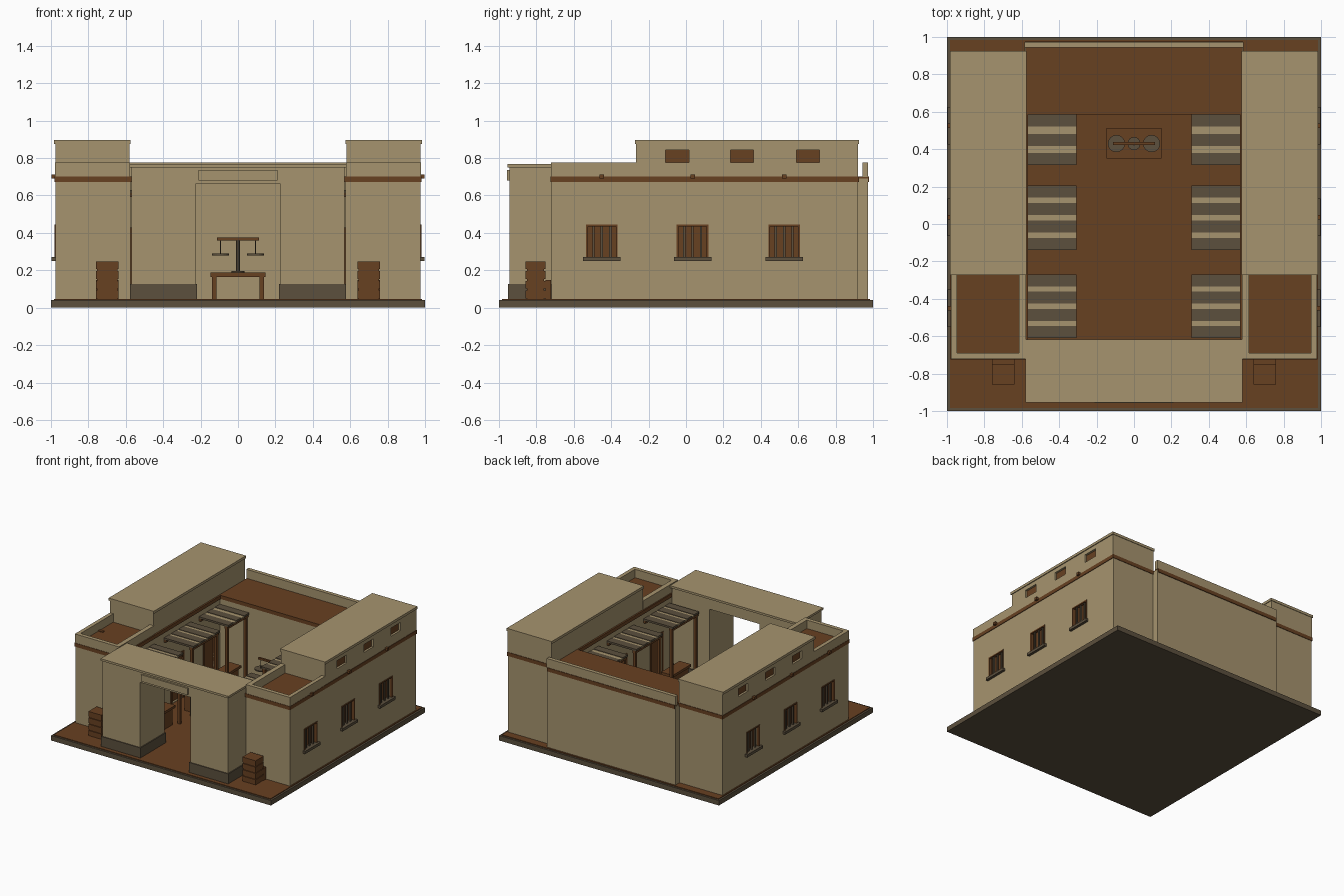
import bpy, bmesh, math
from mathutils import Vector


def mat(name, rgb):
    m = bpy.data.materials.new(name)
    m.diffuse_color = (*rgb, 1)
    return m


TAN = mat("tan_adobe", (0.38, 0.295, 0.157))
BROWN = mat("brown_wood", (0.137, 0.052, 0.0155))
GREY = mat("dark_stone", (0.106, 0.079, 0.047))


def finish(name, bm, m):
    me = bpy.data.meshes.new(name)
    bm.to_mesh(me)
    bm.free()
    me.materials.append(m)
    ob = bpy.data.objects.new(name, me)
    bpy.context.collection.objects.link(ob)
    return ob


def boxes(name, m, items, s=1):
    """One object from boxes (x0,x1,y0,y1,z0,z1); s=-1 mirrors across x."""
    bm = bmesh.new()
    for x0, x1, y0, y1, z0, z1 in items:
        r = bmesh.ops.create_cube(bm, size=1)
        for v in r["verts"]:
            v.co = Vector((s * (x0 + x1) / 2 + v.co.x * (x1 - x0),
                           (y0 + y1) / 2 + v.co.y * (y1 - y0),
                           (z0 + z1) / 2 + v.co.z * (z1 - z0)))
    return finish(name, bm, m)


def cut(ob, cutter):
    """Subtract the cutter and remove it."""
    md = ob.modifiers.new("cut", "BOOLEAN")
    md.operation, md.solver, md.object = "DIFFERENCE", "EXACT", cutter
    dg = bpy.context.evaluated_depsgraph_get()
    me = bpy.data.meshes.new_from_object(ob.evaluated_get(dg))
    ob.modifiers.clear()
    ob.data = me
    bpy.data.objects.remove(cutter)


def rod(name, m, x, y, z0, z1, r, n=16):
    bm = bmesh.new()
    bmesh.ops.create_cone(bm, cap_ends=True, segments=n, radius1=r, radius2=r, depth=z1 - z0)
    bmesh.ops.translate(bm, verts=bm.verts, vec=(x, y, (z0 + z1) / 2))
    return finish(name, bm, m)


# Ground slab and floor
boxes("base_slab", GREY, [(-1, 1, -1, 1, 0, 0.04)])
boxes("floor", BROWN, [(-0.985, 0.985, -0.985, 0.985, 0.035, 0.046)])

WIN = (-0.45, 0.035, 0.525)          # lower windows and spouts
HIGH = (-0.047, 0.30, 0.652)         # clerestory windows
STALLS = ((-0.61, -0.27), (-0.14, 0.205), (0.315, 0.585))

for s, side in ((1, "right"), (-1, "left")):
    # Wing walls with recessed windows and inner doors
    wing = boxes(side + "_wing_wall", TAN, [(0.575, 0.975, -0.72, 0.92, 0.04, 0.70)], s)
    holes = [(0.94, 1.1, y - 0.085, y + 0.085, 0.27, 0.445) for y in WIN]
    holes += [(0.5, 0.6, (a + b) / 2 - 0.07, (a + b) / 2 + 0.07, 0.05, 0.42) for a, b in STALLS]
    cut(wing, boxes("cutter", TAN, holes, s))
    boxes(side + "_window_panels", BROWN,
          [(0.935, 0.945, y - 0.085, y + 0.085, 0.27, 0.445) for y in WIN], s)
    frames = []
    for y in WIN:
        frames += [(0.955, 0.98, y - 0.085, y - 0.075, 0.27, 0.445),
                   (0.955, 0.98, y + 0.075, y + 0.085, 0.27, 0.445),
                   (0.955, 0.98, y - 0.085, y + 0.085, 0.435, 0.445)]
    boxes(side + "_window_frames", BROWN, frames, s)
    boxes(side + "_window_bars", GREY,
          [(0.958, 0.97, y + o - 0.006, y + o + 0.006, 0.27, 0.436)
           for y in WIN for o in (-0.045, 0, 0.045)], s)
    boxes(side + "_window_sills", GREY,
          [(0.95, 0.996, y - 0.1, y + 0.1, 0.25, 0.272) for y in WIN], s)
    doors, frame = [], []
    for a, b in STALLS:
        c = (a + b) / 2
        doors.append((0.59, 0.605, c - 0.07, c + 0.07, 0.05, 0.42))
        frame += [(0.57, 0.59, c - 0.085, c - 0.07, 0.046, 0.43),
                  (0.57, 0.59, c + 0.07, c + 0.085, 0.046, 0.43),
                  (0.57, 0.59, c - 0.085, c + 0.085, 0.415, 0.43)]
    boxes(side + "_shop_doors", BROWN, doors, s)
    boxes(side + "_shop_door_frames", BROWN, frame, s)

    # Wooden band and spouts
    boxes(side + "_wing_band", BROWN, [(0.567, 0.98, -0.725, 0.924, 0.672, 0.702)], s)
    boxes(side + "_rain_spouts", BROWN,
          [(0.905, 0.998, y - 0.012, y + 0.012, 0.69, 0.712) for y in WIN], s)

    # Terrace parapets and clerestory
    boxes(side + "_terrace_parapet", TAN,
          [(0.577, 0.615, -0.722, -0.265, 0.70, 0.775),
           (0.947, 0.978, -0.722, -0.265, 0.70, 0.775),
           (0.615, 0.947, -0.722, -0.69, 0.70, 0.775)], s)
    upper = boxes(side + "_clerestory", TAN, [(0.58, 0.977, -0.267, 0.92, 0.70, 0.88)], s)
    cut(upper, boxes("cutter", TAN, [(0.955, 1.1, y - 0.062, y + 0.062, 0.777, 0.843)
                                     for y in HIGH], s))
    boxes(side + "_clerestory_windows", BROWN,
          [(0.95, 0.96, y - 0.062, y + 0.062, 0.777, 0.843) for y in HIGH], s)
    boxes(side + "_clerestory_cap", TAN, [(0.574, 0.984, -0.274, 0.924, 0.876, 0.897)], s)

    # Pergolas with posts, beams, slats and counters along the courtyard
    for i, (a, b) in enumerate(STALLS):
        tag = f"{side}_stall_{i + 1}_"
        boxes(tag + "posts", BROWN, [(0.32, 0.342, y - 0.011, y + 0.011, 0.046, 0.6)
                                     for y in (a + 0.015, b - 0.015)], s)
        boxes(tag + "beams", BROWN, [(0.315, 0.345, a, b, 0.592, 0.612),
                                     (0.556, 0.58, a, b, 0.592, 0.612)], s)
        n = 3 if i == 2 else 4
        w = 0.064
        gap = (b - a - n * w) / (n - 1)
        ys = [a + k * (w + gap) for k in range(n)]
        boxes(tag + "grey_slats", GREY, [(0.308, 0.58, y, y + w, 0.612, 0.628) for y in ys], s)
        boxes(tag + "tan_slats", TAN, [(0.308, 0.58, y + w, y + w + gap, 0.612, 0.624)
                                       for y in ys[:-1]], s)
        boxes(tag + "counter", BROWN, [(0.345, 0.45, a + 0.05, b - 0.05, 0.185, 0.205),
                                       (0.36, 0.435, a + 0.065, b - 0.065, 0.046, 0.185)], s)

    # Crate stack beside the gate
    boxes(side + "_crate_stack", BROWN,
          [(0.645, 0.755, -0.85, -0.758, 0.046, 0.245)] +
          [(0.64, 0.76, -0.857, -0.752, z, z + 0.042) for z in (0.05, 0.102, 0.154, 0.206)] +
          [(0.64, 0.76, -0.752, -0.722, 0.046, 0.147)], s)

    # Gate piers with stone plinths
    boxes(side + "_gate_pier", TAN, [(0.228, 0.57, -0.945, -0.63, 0.04, 0.752)], s)
    boxes(side + "_gate_plinth", GREY, [(0.22, 0.578, -0.952, -0.623, 0.04, 0.128)], s)

# Terrace floors
for s, side in ((1, "right"), (-1, "left")):
    boxes(side + "_terrace_floor", BROWN, [(0.61, 0.95, -0.695, -0.265, 0.698, 0.706)], s)

# Gate lintel, cap and blank panel
boxes("gate_lintel", TAN, [(-0.228, 0.228, -0.945, -0.63, 0.662, 0.752)])
boxes("gate_cap", TAN, [(-0.58, 0.58, -0.955, -0.617, 0.75, 0.767)])
boxes("gate_panel", TAN, [(-0.212, 0.212, -0.958, -0.94, 0.68, 0.735)])

# Back hall with flat roof, band and rear parapet
boxes("back_hall", TAN, [(-0.585, 0.585, 0.59, 0.972, 0.04, 0.69)])
boxes("back_hall_roof_band", BROWN, [(-0.58, 0.58, 0.585, 0.978, 0.672, 0.702)])
boxes("back_parapet", TAN, [(-0.585, 0.585, 0.943, 0.974, 0.70, 0.775)])

# Table with balance scale
boxes("table", BROWN, [(-0.147, 0.147, 0.35, 0.512, 0.165, 0.187)] +
      [(x - 0.012, x + 0.012, y - 0.012, y + 0.012, 0.046, 0.165)
       for x in (-0.127, 0.127) for y in (0.37, 0.492)])
rod("scale_foot", GREY, 0, 0.43, 0.187, 0.196, 0.035)
rod("scale_post", GREY, 0, 0.43, 0.19, 0.362, 0.01, 8)
boxes("scale_beam", BROWN, [(-0.112, 0.112, 0.422, 0.438, 0.36, 0.375)])
for x, side in ((-0.094, "left"), (0.094, "right")):
    rod(side + "_scale_pan", GREY, x, 0.43, 0.279, 0.289, 0.046)
    rod(side + "_scale_cord", GREY, x, 0.43, 0.285, 0.362, 0.003, 6)
